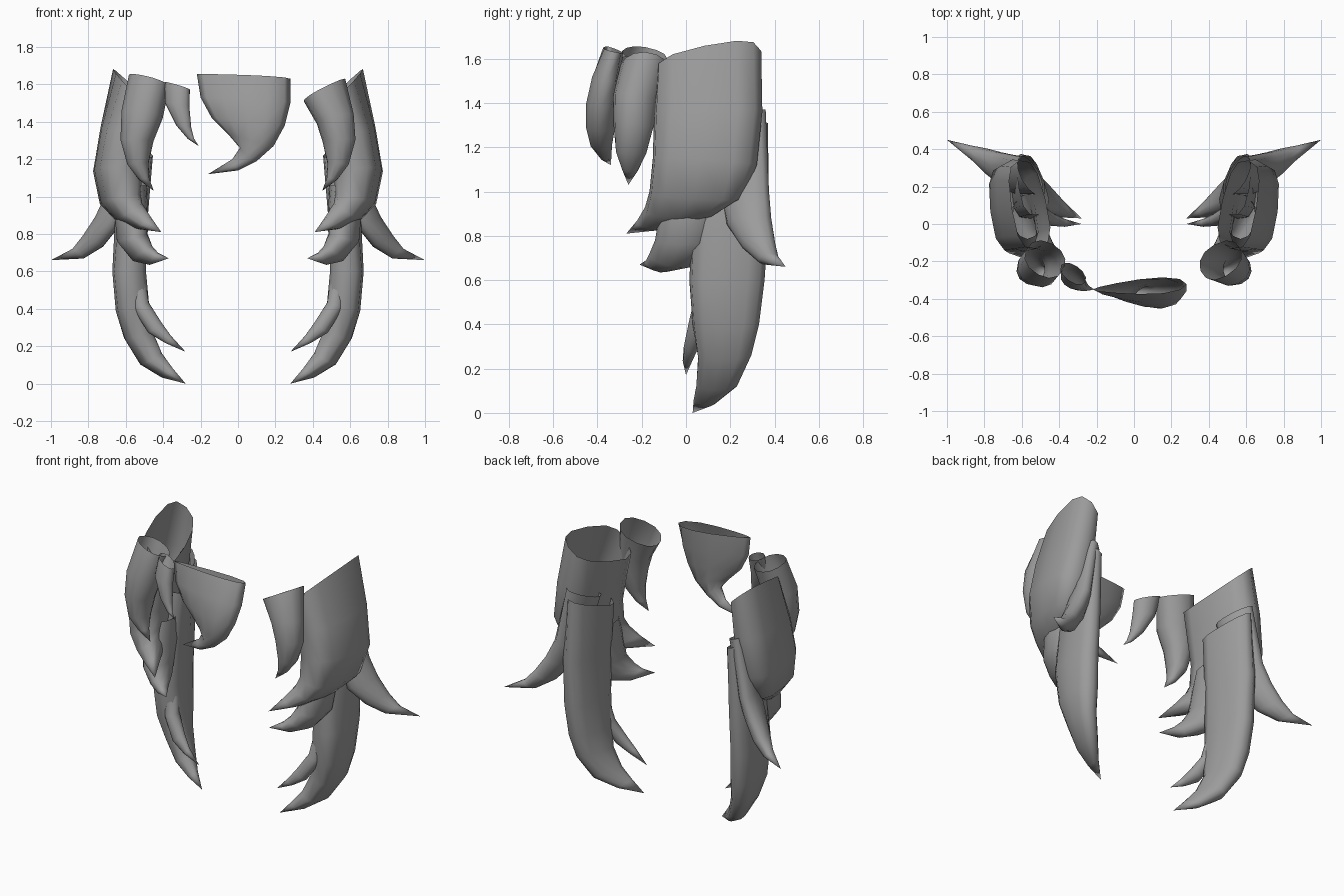
import bpy, bmesh, math
from mathutils import Vector

grey = bpy.data.materials.new("hair_grey")
grey.diffuse_color = (0.33, 0.33, 0.33, 1)
SIDES = 12


def lock(name, rows, tip, side=1, box=1.0, skew=0.0, tilt=0.0):
    """Open hollow lock: each row gives two edge points and a half thickness.
    tilt raises the outer side of the open rim above the inner side."""
    secs = [(Vector(r[0:3]), Vector(r[3:6]), r[6]) for r in rows]
    mids = [(a + b) / 2 for a, b, _ in secs] + [Vector(tip)]
    bm = bmesh.new()
    rings = []
    for i, (a, b, t) in enumerate(secs):
        flow = mids[i + 1] - mids[max(i - 1, 0)]
        half = (b - a) / 2
        n = flow.cross(half).normalized()
        ring = []
        for k in range(SIDES):
            ang = 2 * math.pi * k / SIDES
            c, s = math.cos(ang), math.sin(ang)
            c = math.copysign(abs(c) ** box, c) if abs(c) > 1e-6 else 0
            s = math.copysign(abs(s) ** box, s) if abs(s) > 1e-6 else 0
            off = n * (t * s * (1 + skew * c))
            if i == 0 and tilt:
                off.z = -tilt * off.x
            p = mids[i] + half * c + off
            ring.append(bm.verts.new((p.x * side, p.y, p.z)))
        rings.append(ring)
    end = bm.verts.new((tip[0] * side, tip[1], tip[2]))
    for k in range(SIDES):
        j = (k + 1) % SIDES
        for lo, hi in zip(rings, rings[1:]):
            bm.faces.new((lo[k], lo[j], hi[j], hi[k]))
        bm.faces.new((rings[-1][k], rings[-1][j], end))
    bmesh.ops.recalc_face_normals(bm, faces=bm.faces)
    # make the tube walls face outward
    bm.faces.ensure_lookup_table()
    f = bm.faces[0]
    if f.normal.dot(f.calc_center_median() - Vector((mids[0].x * side, mids[0].y, mids[0].z))) < 0:
        bmesh.ops.reverse_faces(bm, faces=bm.faces)
    me = bpy.data.meshes.new(name)
    bm.to_mesh(me)
    bm.free()
    me.materials.append(grey)
    me.polygons.foreach_set("use_smooth", [True] * len(me.polygons))
    ob = bpy.data.objects.new(name, me)
    bpy.context.collection.objects.link(ob)


# Locks on both sides of the head
for side, tag in ((1, "left"), (-1, "right")):
    lock("big_side_lock_" + tag, [
        (-.515, -.13, 1.52, -.61, .34, 1.635, .095),
        (-.575, -.145, 1.33, -.65, .345, 1.36, .12),
        (-.61, -.15, 1.15, -.69, .32, 1.12, .12),
        (-.60, -.165, 1.0, -.67, .26, .97, .10),
        (-.56, -.185, .93, -.62, .14, .91, .075),
        (-.49, -.22, .87, -.54, -.03, .85, .045)],
        (-.41, -.27, .81), side, box=.7, skew=-.1, tilt=.9)
    lock("lower_side_lock_" + tag, [
        (-.57, -.08, 1.06, -.57, .16, 1.06, .08),
        (-.56, -.12, .90, -.58, .16, .92, .09),
        (-.55, -.14, .78, -.58, .12, .78, .085),
        (-.49, -.165, .72, -.53, .04, .67, .06),
        (-.44, -.18, .69, -.46, -.08, .645, .035)],
        (-.37, -.21, .67), side)
    lock("long_lock_" + tag, [
        (-.505, .05, 1.22, -.59, .37, 1.31, .07),
        (-.55, .03, .90, -.605, .375, .90, .08),
        (-.57, .015, .60, -.605, .355, .60, .085),
        (-.55, .03, .40, -.59, .33, .40, .085),
        (-.51, .055, .26, -.57, .295, .26, .07),
        (-.44, .05, .14, -.50, .23, .12, .055),
        (-.36, .04, .07, -.40, .13, .04, .03)],
        (-.28, .03, .0), side, box=.75, skew=-.2, tilt=.3)
    lock("fork_lock_" + tag, [
        (-.56, .08, .90, -.56, .17, .90, .05),
        (-.55, .06, .60, -.55, .15, .60, .05),
        (-.52, .015, .42, -.52, .11, .42, .045),
        (-.44, -.01, .30, -.45, .06, .30, .045),
        (-.37, -.015, .235, -.38, .03, .24, .025)],
        (-.28, .0, .17), side)
    lock("outward_flick_" + tag, [
        (-.50, .16, 1.29, -.61, .36, 1.37, .05),
        (-.60, .155, 1.0, -.68, .375, 1.0, .06),
        (-.66, .185, .85, -.74, .385, .88, .06),
        (-.74, .255, .745, -.81, .40, .78, .055),
        (-.83, .33, .68, -.88, .415, .71, .035)],
        (-1.0, .45, .66), side)
    # Temple locks share a body but have different tops
    top = [(-.575, -.135, 1.64, -.375, -.24, 1.60, .095),
           (-.615, -.19, 1.45, -.41, -.28, 1.43, .10)]
    if side < 0:
        top = [(-.57, -.135, 1.62, -.355, -.25, 1.52, .095),
               (-.61, -.19, 1.43, -.43, -.27, 1.40, .10)]
    lock("temple_lock_" + tag, top + [
        (-.62, -.205, 1.30, -.46, -.27, 1.30, .09),
        (-.59, -.235, 1.17, -.48, -.26, 1.18, .07),
        (-.53, -.25, 1.09, -.475, -.255, 1.10, .035)],
        (-.45, -.26, 1.03), side, box=.9)

# Small lock beside the forehead
lock("small_forehead_lock", [
    (-.39, -.22, 1.61, -.26, -.31, 1.575, .045),
    (-.39, -.27, 1.50, -.26, -.325, 1.48, .05),
    (-.33, -.31, 1.38, -.25, -.335, 1.37, .035),
    (-.27, -.34, 1.31, -.235, -.345, 1.31, .015)],
    (-.21, -.35, 1.27))

# Wide hooked fringe in the middle
lock("centre_fringe", [
    (-.22, -.35, 1.655, .28, -.32, 1.63, .04),
    (-.20, -.36, 1.53, .28, -.36, 1.50, .06),
    (-.14, -.37, 1.42, .25, -.385, 1.38, .065),
    (-.05, -.375, 1.33, .19, -.39, 1.27, .06),
    (.01, -.375, 1.26, .10, -.385, 1.19, .045),
    (-.03, -.36, 1.20, .0, -.365, 1.14, .025)],
    (-.16, -.34, 1.12), skew=.5)
